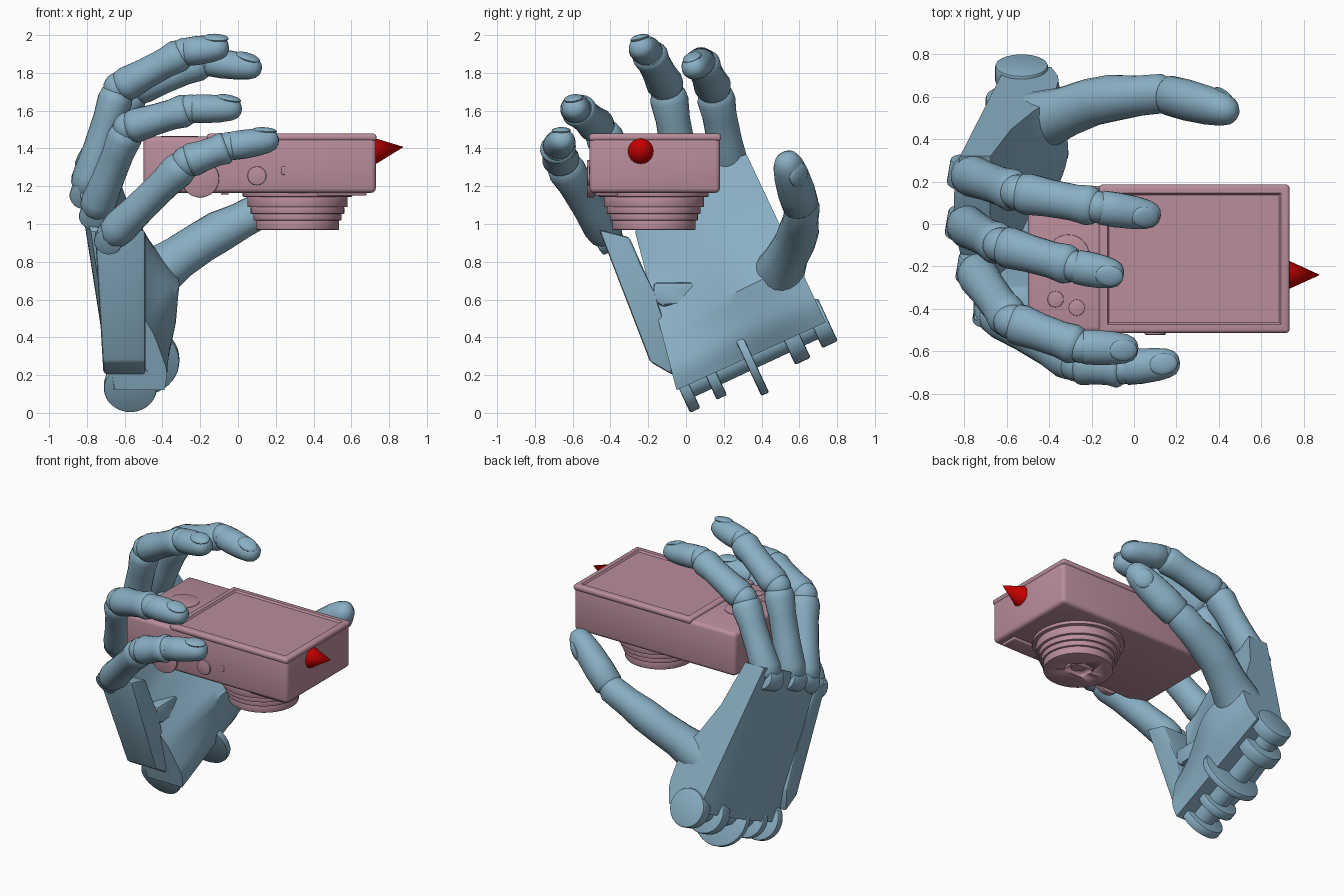
import bpy, bmesh, math
from mathutils import Vector, Matrix

if "Cube" in bpy.data.objects:
    bpy.data.objects.remove(bpy.data.objects["Cube"])


def material(name, rgb):
    m = bpy.data.materials.new(name)
    m.diffuse_color = (*rgb, 1)
    m.use_nodes = True
    m.node_tree.nodes["Principled BSDF"].inputs["Base Color"].default_value = m.diffuse_color
    return m


BLUE = material("hand_blue", (0.25, 0.43, 0.55))
PINK = material("case_pink", (0.49, 0.27, 0.33))
RED = material("marker_red", (0.55, 0.0, 0.0))


def finish(name, bm, mat, angle=35):
    bmesh.ops.recalc_face_normals(bm, faces=bm.faces[:])
    me = bpy.data.meshes.new(name)
    bm.to_mesh(me)
    bm.free()
    ob = bpy.data.objects.new(name, me)
    bpy.context.collection.objects.link(ob)
    me.materials.append(mat)
    bpy.ops.object.select_all(action='DESELECT')
    ob.select_set(True)
    bpy.context.view_layer.objects.active = ob
    bpy.ops.object.shade_smooth_by_angle(angle=math.radians(angle))
    return ob


def box(name, lo, hi, mat, bevel=0.02, panel=None):
    bm = bmesh.new()
    lo, hi = Vector(lo), Vector(hi)
    bmesh.ops.create_cube(bm, size=1, matrix=Matrix.Translation((lo + hi) / 2) @ Matrix.Diagonal((*(hi - lo), 1)))
    bmesh.ops.bevel(bm, geom=bm.edges[:], offset=bevel, segments=3, profile=0.5, affect='EDGES')
    if panel:  # sunken panel in the top face
        bm.normal_update()
        top = max(bm.faces, key=lambda f: f.calc_area() * f.normal.z)
        bmesh.ops.inset_region(bm, faces=[top], thickness=panel)
        bmesh.ops.inset_region(bm, faces=[top], thickness=0.012, depth=-0.012)
    return finish(name, bm, mat)


def disc(name, c, axis, r, depth, mat, r2=None, bevel=0.0, sides=40):
    bm = bmesh.new()
    rot = Vector(axis).to_track_quat('Z', 'Y').to_matrix().to_4x4()
    bmesh.ops.create_cone(bm, cap_ends=True, segments=sides, radius1=r, radius2=r if r2 is None else r2,
                          depth=depth, matrix=Matrix.Translation(c) @ rot)
    if bevel:
        rim = [e for e in bm.edges if any(len(f.verts) > 4 for f in e.link_faces)]
        bmesh.ops.bevel(bm, geom=rim, offset=bevel, segments=2, profile=0.5, affect='EDGES')
    return finish(name, bm, mat)


def tube(name, pts, radii, hint, mat, flat=0.92, sides=20):
    """Closed elliptical loft; 'hint' points to the back of the digit."""
    bm = bmesh.new()
    pts = [Vector(p) for p in pts]
    rings = []
    for i, (p, r) in enumerate(zip(pts, radii)):
        t = (pts[min(i + 1, len(pts) - 1)] - pts[max(i - 1, 0)]).normalized()
        side = Vector(hint).cross(t).normalized()
        up = t.cross(side)
        ring = []
        for k in range(sides):
            a = math.tau * k / sides
            ring.append(bm.verts.new(p + side * r * math.cos(a) + up * r * flat * math.sin(a)))
        rings.append(ring)
    for a, b in zip(rings, rings[1:]):
        for k in range(sides):
            bm.faces.new((a[k], a[(k + 1) % sides], b[(k + 1) % sides], b[k]))
    bm.faces.new(rings[0])
    bm.faces.new(rings[-1])
    return finish(name, bm, mat, 50)


def ball(name, c, radii, mat, rot=Matrix()):
    bm = bmesh.new()
    bmesh.ops.create_uvsphere(bm, u_segments=20, v_segments=12, radius=1,
                              matrix=Matrix.Translation(c) @ rot @ Matrix.Diagonal((*radii, 1)))
    return finish(name, bm, mat)


BONE = [(0, .72), (.05, .95), (.14, 1.02), (.4, .94), (.7, .94), (.88, 1.05), (.96, .95), (1, .7)]
TIP = [(0, .8), (.05, .98), (.3, 1.02), (.6, .97), (.8, .86), (.92, .68), (.98, .4), (1, .1)]


def phalanx(name, a, b, r0, r1, hint, shape):
    a, b = Vector(a), Vector(b)
    tube(name, [a.lerp(b, t) for t, _ in shape], [k * (r0 + (r1 - r0) * t) for t, k in shape], hint, BLUE)


def fingertip(name, a, b, r, hint):
    phalanx(name + "_tip", a, b, r, r * 0.95, hint, TIP)
    a, b = Vector(a), Vector(b)
    t = (b - a).normalized()
    side = Vector(hint).cross(t).normalized()
    up = (t.cross(side) + t * 0.2).normalized()
    rot = Matrix((side, up.cross(side), up)).transposed().to_4x4()
    ball(name + "_nail", a.lerp(b, 0.7) + up * r * 0.66, (r * 0.62, 0.068, r * 0.24), BLUE, rot)


# fingers: knuckle, two joints, tip
FINGERS = {
    "index": [(-.80, .24, 1.26), (-.55, .15, 1.71), (-.17, .08, 1.86), (.125, .035, 1.82)],
    "middle": [(-.81, .0, 1.17), (-.63, -.1, 1.72), (-.28, -.2, 1.91), (-.05, -.245, 1.94)],
    "ring": [(-.76, -.21, 1.06), (-.58, -.46, 1.51), (-.25, -.58, 1.61), (.02, -.59, 1.61)],
    "little": [(-.68, -.41, .93), (-.27, -.66, 1.33), (-.05, -.68, 1.41), (.215, -.65, 1.45)],
}
OUT = (-0.6, -0.1, 0.8)
for n, p in FINGERS.items():
    phalanx(n + "_lower", p[0], p[1], .10, .096, OUT, BONE)
    phalanx(n + "_middle", p[1], p[2], .098, .09, OUT, BONE)
    fingertip(n, p[2], p[3], .083, OUT)
    for q, r in ((p[1], .084), (p[2], .076)):
        ball(n + "_joint", q, (r, r, r), BLUE)
    disc(n + "_hinge", p[0], (.15, .9, .42), .075, .13, BLUE, bevel=.01, sides=24)

# thumb
THUMB_OUT = (.5, .6, -.3)
tube("thumb_lower", [(-.58, .46, .62), (-.46, .48, .72), (-.32, .53, .82), (-.2, .575, .90), (-.1, .595, .96),
                     (.02, .605, 1.02), (.13, .615, 1.08), (.18, .605, 1.12)],
     [.17, .15, .122, .116, .115, .1, .098, .075], THUMB_OUT, BLUE)
fingertip("thumb", (.15, .61, 1.09), (.48, .525, 1.36), .102, THUMB_OUT)


# palm: grid over a slanted outline with a cupped back and a padded front
def lerp_table(tab, t):
    for (t0, v0), (t1, v1) in zip(tab, tab[1:]):
        if t <= t1:
            return v0 + (v1 - v0) * (t - t0) / (t1 - t0)
    return tab[-1][1]


FRONT = [(0, -.39), (.12, -.33), (.35, -.31), (.5, -.43), (.7, -.56), (1, -.68)]
NS, NT = 16, 20
bm = bmesh.new()
back, front = [], []
for j in range(NT + 1):
    t = j / NT
    for i in range(NS + 1):
        s = i / NS
        left = Vector((-.05, .12)).lerp(Vector((-.27, .96)), t)
        right = Vector((.74, .48)).lerp(Vector((.32, 1.37)), t)
        p = left.lerp(right, s) + Vector((-.42, .9)) * 0.05 * t * math.sin(math.pi * s)
        xb = -.685 - .15 * p.y + .05 * (1 - s) ** 2 + s ** 3 * (.15 - .08 * t)
        pad = math.exp(-((s - .68) / .38) ** 2)
        xf = lerp_table(FRONT, t)
        xf += (1 - pad) * .4 * min(1, t / .35) * (-.66 - xf)
        xf = max(xf, xb + .13)
        back.append(bm.verts.new((xb, p.x, p.y)))
        front.append(bm.verts.new((xf, p.x, p.y)))
W = NS + 1
for j in range(NT):
    for i in range(NS):
        q = [j * W + i, j * W + i + 1, (j + 1) * W + i + 1, (j + 1) * W + i]
        for layer in (back, front):
            bm.faces.new([layer[k] for k in q])
rim = [i for i in range(W)] + [j * W + NS for j in range(1, NT + 1)] + \
      [NT * W + i for i in range(NS - 1, -1, -1)] + [j * W for j in range(NT - 1, 0, -1)]
for a, b in zip(rim, rim[1:] + rim[:1]):
    bm.faces.new((back[a], back[b], front[b], front[a]))
finish("palm", bm, BLUE)


# side plate and tab of the little finger
def plate(name, outline, xb, xf, lean=0.0, bevel=0.015):
    bm = bmesh.new()
    a = [bm.verts.new((xb - lean * z, y, z)) for y, z in outline]
    b = [bm.verts.new((xf, y, z)) for y, z in outline]
    bm.faces.new(a)
    bm.faces.new(b)
    for k in range(len(a)):
        m = (k + 1) % len(a)
        bm.faces.new((a[k], a[m], b[m], b[k]))
    bmesh.ops.bevel(bm, geom=bm.edges[:], offset=bevel, segments=2, profile=.5, affect='EDGES')
    finish(name, bm, BLUE)


plate("little_finger_plate", [(-.19, .27), (-.07, .2), (-.07, .35), (-.17, .64), (-.30, .93), (-.46, .97)], -.7, -.49, .06)
plate("palm_tab", [(-.18, .6), (-.12, .56), (.0, .6), (.03, .56), (.08, .62), (.07, .69), (-.17, .69)], -.68, -.49)

# wrist: hinge lugs on a cross shaft
WIDE = (0, .906, .423)
for y, z, r, th, x in [(-.01, .14, .14, .06, -.57), (.135, .2, .13, .06, -.57), (.335, .28, .2, .045, -.51),
                       (.56, .40, .14, .09, -.56), (.71, .475, .125, .09, -.53)]:
    disc("wrist_lug", (x, y, z), WIDE, r, th, BLUE, bevel=.01)
disc("wrist_shaft", (-.56, .35, .31), WIDE, .075, .74, BLUE)

# camera body, screen and controls
box("camera_body", (-.5, -.51, 1.165), (.73, .18, 1.462), PINK, .025)
box("screen_frame", (-.165, -.513, 1.44), (.733, .186, 1.478), PINK, .015, panel=.035)
for x, y, r in ((-.31, -.15, .1), (-.37, -.355, .038), (-.27, -.395, .038)):
    disc("back_button", (x, y, 1.457), (0, 0, 1), r, .018, PINK, bevel=.004)
disc("mode_dial", (-.2, -.505, 1.24), (0, 1, 0), .1, .04, PINK, bevel=.005)
disc("shutter_button", (.1, -.508, 1.255), (0, 1, 0), .05, .03, PINK, bevel=.005)
box("power_slot", (.23, -.513, 1.26), (.25, -.5, 1.305), PINK, .005)
box("flash_window", (.42, -.48, 1.15), (.68, -.36, 1.18), PINK, .008)
box("front_sensor", (-.09, -.48, 1.155), (-.05, -.44, 1.18), PINK, .006)

# stepped lens barrel
steps = [(1.18, .29), (1.145, .265), (1.09, .248), (1.055, .233), (1.02, .22), (.97, 0)]
for (z0, r), (z1, _) in zip(steps, steps[1:]):
    barrel = disc("lens_step", (.315, -.17, (z0 + z1) / 2), (0, 0, 1), r, z0 - z1 + .002, PINK, bevel=.004, sides=56)
cutter = box("lens_opening_cutter", (.235, -.225, .9), (.395, -.115, 1.0), PINK, .02)
cutter.hide_render = cutter.hide_viewport = True
cut = barrel.modifiers.new("opening", 'BOOLEAN')
cut.object = cutter
cut.operation = 'DIFFERENCE'
disc("lens_glass", (.315, -.17, 1.0), (0, 0, 1), .045, .02, PINK)

# red direction marker
disc("marker_cone", (.80, -.24, 1.398), (1, 0, .13), .07, .155, RED, r2=0, sides=32)
